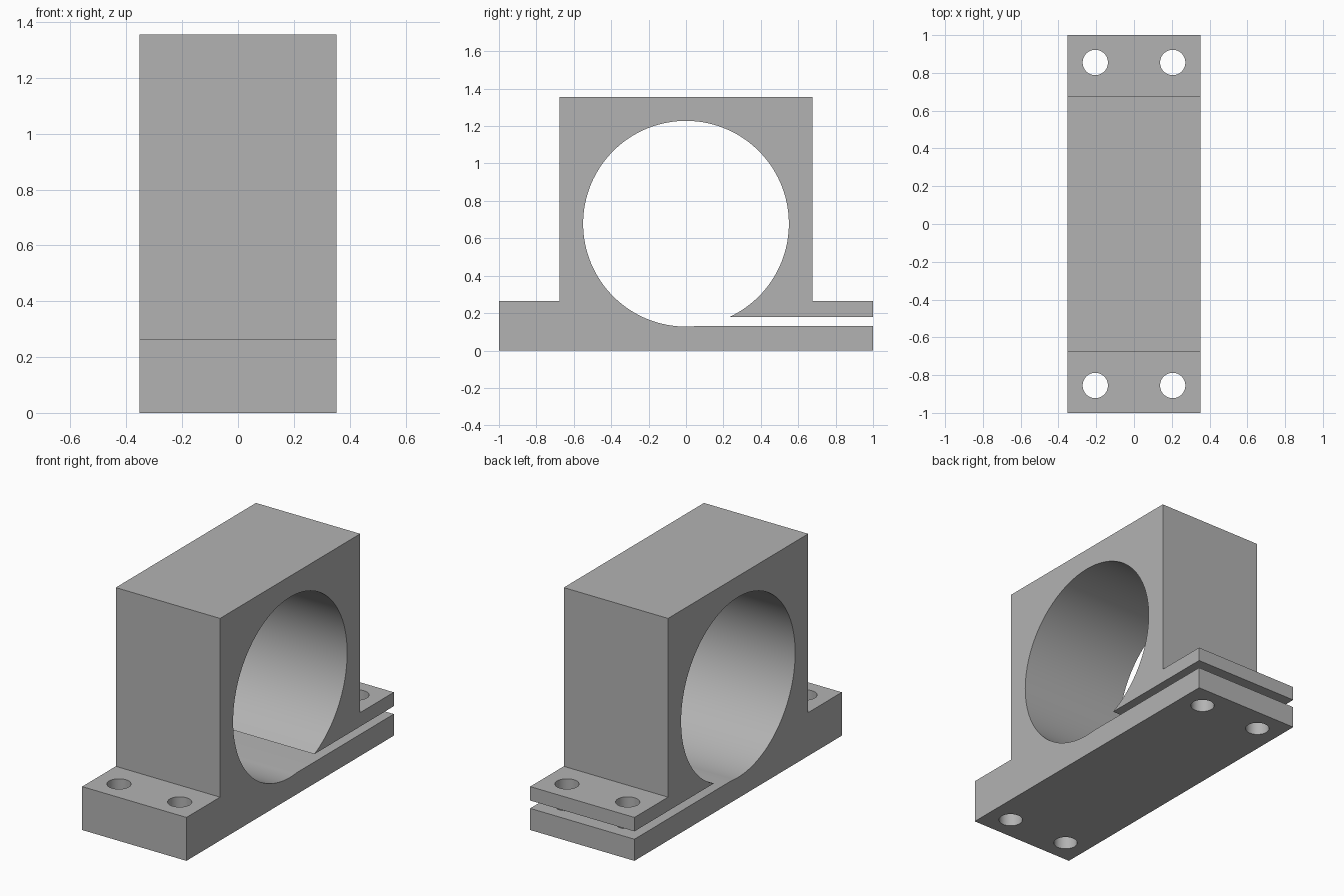
import bpy, bmesh, math
from mathutils import Vector

cube = bpy.data.objects.get("Cube")
if cube:
    bpy.data.objects.remove(cube, do_unlink=True)

HALF_WIDTH = 0.352
BORE_Z, BORE_R = 0.678, 0.55
SLOT_LOW, SLOT_HIGH = 0.132, 0.18
FLANGE_TOP, BODY_Y, TOP = 0.265, 0.676, 1.356

grey = bpy.data.materials.new("plain grey")
grey.use_nodes = True
colour = (0.45, 0.45, 0.45, 1)
grey.diffuse_color = colour
grey.node_tree.nodes["Principled BSDF"].inputs["Base Color"].default_value = colour


def bore_angle(z):
    """Angle on the +y side where the bore meets height z."""
    return math.asin((z - BORE_Z) / BORE_R)


# Side profile: base, lower slot lip, bore, upper slot lip, flanges and body
start, end = bore_angle(SLOT_LOW), bore_angle(SLOT_HIGH) - math.tau
steps = 120
bore = []
for i in range(steps + 1):
    a = start + (end - start) * i / steps
    bore.append((BORE_R * math.cos(a), BORE_Z + BORE_R * math.sin(a)))
profile = [(-1, 0), (1, 0), (1, SLOT_LOW)] + bore + [
    (1, SLOT_HIGH), (1, FLANGE_TOP), (BODY_Y, FLANGE_TOP), (BODY_Y, TOP),
    (-BODY_Y, TOP), (-BODY_Y, FLANGE_TOP), (-1, FLANGE_TOP)]

# Clamp block: the profile extruded across the width
bm = bmesh.new()
face = bm.faces.new([bm.verts.new((-HALF_WIDTH, y, z)) for y, z in profile])
extruded = bmesh.ops.extrude_face_region(bm, geom=[face], use_keep_orig=True)
verts = [g for g in extruded["geom"] if isinstance(g, bmesh.types.BMVert)]
bmesh.ops.translate(bm, verts=verts, vec=Vector((2 * HALF_WIDTH, 0, 0)))
bmesh.ops.recalc_face_normals(bm, faces=bm.faces)
mesh = bpy.data.meshes.new("clamp_block")
bm.to_mesh(mesh)
bm.free()
mesh.materials.append(grey)
block = bpy.data.objects.new("clamp_block", mesh)
bpy.context.collection.objects.link(block)

# Four bolt holes through the flanges
cutters = []
for sx in (-1, 1):
    for sy in (-1, 1):
        bpy.ops.mesh.primitive_cylinder_add(
            vertices=48, radius=0.067, depth=1,
            location=(sx * 0.205, sy * 0.855, 0.15))
        cutter = bpy.context.object
        cutter.name = "bolt_hole_cutter"
        cutter.hide_render = True
        cutter.data.materials.append(grey)
        cutters.append(cutter)
        cut = block.modifiers.new("bolt_hole", "BOOLEAN")
        cut.operation = "DIFFERENCE"
        cut.solver = "EXACT"
        cut.object = cutter

bpy.ops.object.select_all(action="DESELECT")
block.select_set(True)
bpy.context.view_layer.objects.active = block
for name in [m.name for m in block.modifiers]:
    bpy.ops.object.modifier_apply(modifier=name)
for cutter in cutters:
    bpy.data.objects.remove(cutter, do_unlink=True)
bpy.ops.object.shade_smooth_by_angle(angle=math.radians(25))
